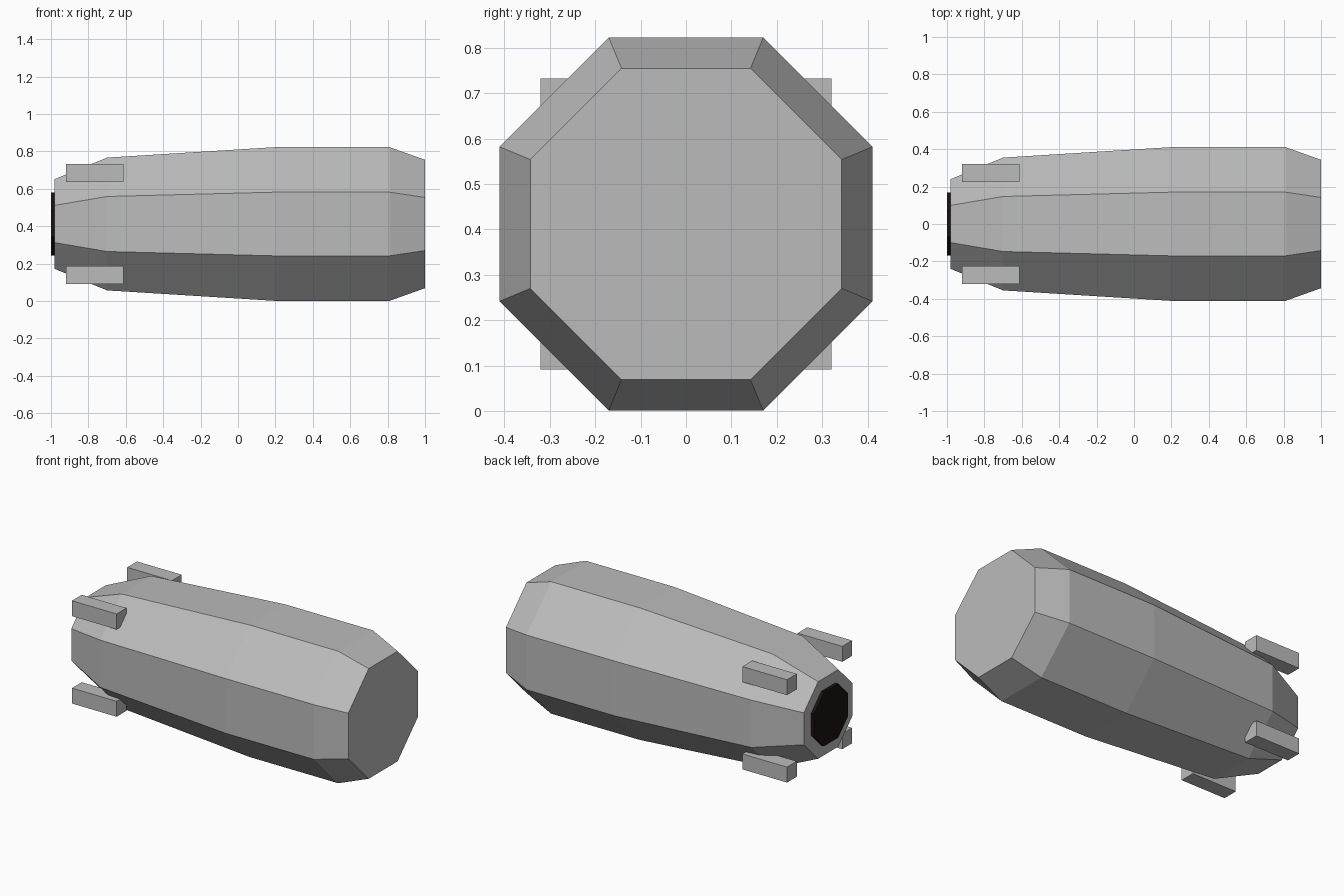
import bpy, bmesh
from math import cos, sin, pi

cube = bpy.data.objects.get("Cube")
if cube:
    bpy.data.objects.remove(cube, do_unlink=True)

CENTRE_Z = 0.412
SIDES = 8


def material(name, colour):
    mat = bpy.data.materials.new(name)
    mat.use_nodes = True
    mat.diffuse_color = colour
    mat.node_tree.nodes["Principled BSDF"].inputs["Base Color"].default_value = colour
    return mat


def add_object(name, bm, mat):
    bmesh.ops.recalc_face_normals(bm, faces=bm.faces)
    mesh = bpy.data.meshes.new(name)
    bm.to_mesh(mesh)
    bm.free()
    mesh.materials.append(mat)
    obj = bpy.data.objects.new(name, mesh)
    obj.location.z = CENTRE_Z
    bpy.context.collection.objects.link(obj)
    return obj


def octagon_loft(name, stations, mat):
    """Loft flat-topped octagons along x; stations are (x, apothem)."""
    bm = bmesh.new()
    rings = []
    for x, apothem in stations:
        r = apothem / cos(pi / SIDES)
        angles = [(i + 0.5) * 2 * pi / SIDES for i in range(SIDES)]
        rings.append([bm.verts.new((x, r * cos(a), r * sin(a))) for a in angles])
    for a, b in zip(rings, rings[1:]):
        for i in range(SIDES):
            j = (i + 1) % SIDES
            bm.faces.new((a[i], a[j], b[j], b[i]))
    bm.faces.new(rings[0])
    bm.faces.new(rings[-1])
    return add_object(name, bm, mat)


def box(name, centre, size, mat):
    bm = bmesh.new()
    bmesh.ops.create_cube(bm, size=1)
    bmesh.ops.scale(bm, vec=size, verts=bm.verts)
    bmesh.ops.translate(bm, vec=centre, verts=bm.verts)
    return add_object(name, bm, mat)


grey = material("hull grey", (0.5, 0.5, 0.5, 1))
black = material("nozzle black", (0.01, 0.006, 0.006, 1))

# Main tapered hull
octagon_loft("hull", [(-0.98, 0.24), (-0.70, 0.355), (0.20, 0.411),
                      (0.81, 0.411), (1.0, 0.343)], grey)

# Dark exhaust plate on the narrow end
octagon_loft("exhaust", [(-1.0, 0.168), (-0.97, 0.168)], black)

# Four blocks around the narrow end
for side, y in (("left", 1), ("right", -1)):
    for level, z in (("upper", 1), ("lower", -1)):
        box(f"fin_{level}_{side}", (-0.766, y * 0.272, z * 0.272),
            (0.308, 0.096, 0.096), grey)
